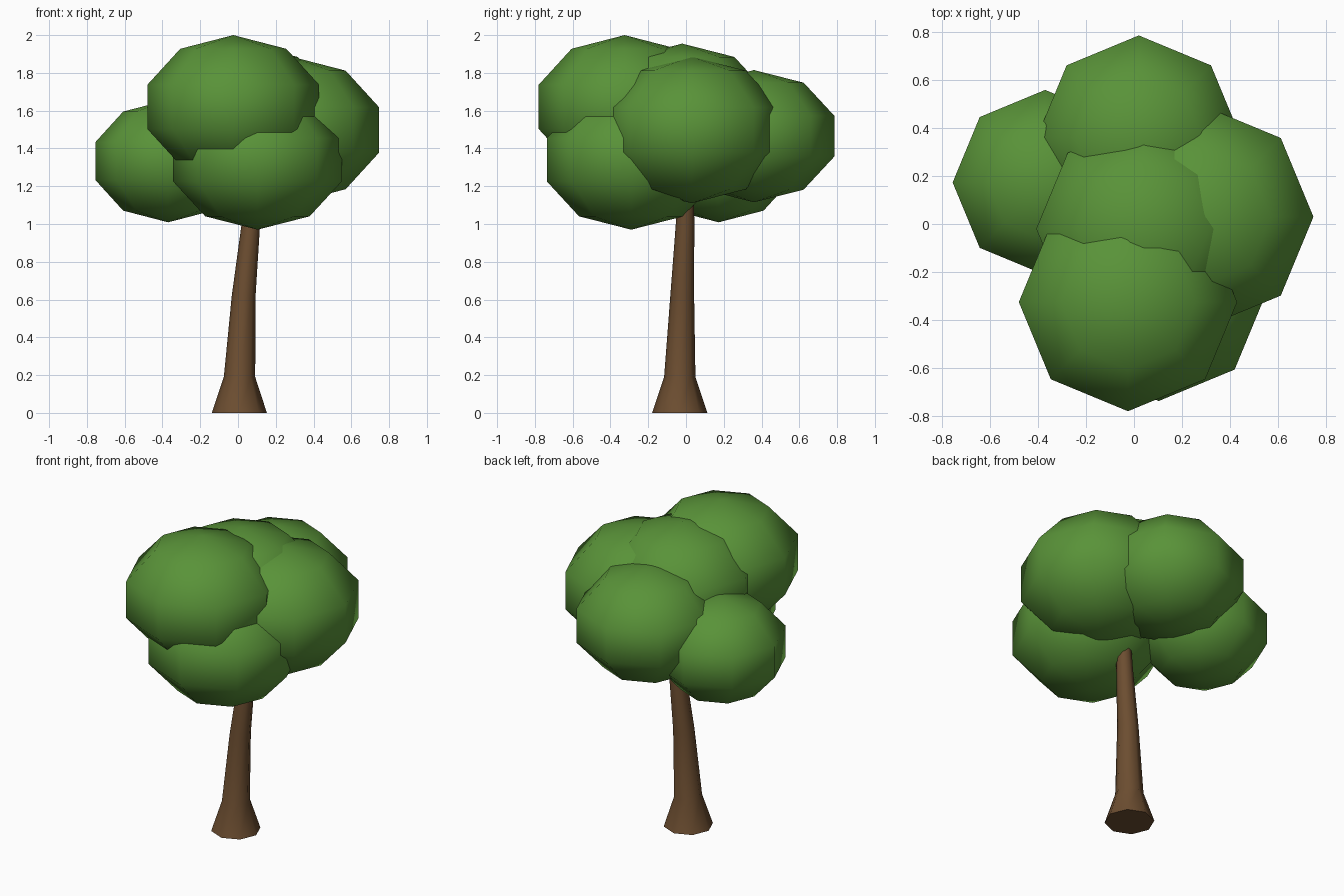
import bpy, bmesh
from math import cos, sin, pi, radians

if "Cube" in bpy.data.objects:
    bpy.data.objects.remove(bpy.data.objects["Cube"])


def material(name, rgb):
    m = bpy.data.materials.new(name)
    m.diffuse_color = (*rgb, 1)
    m.use_nodes = True
    m.node_tree.nodes["Principled BSDF"].inputs["Base Color"].default_value = m.diffuse_color
    return m


def finish(name, bm, mat):
    bmesh.ops.recalc_face_normals(bm, faces=bm.faces)
    me = bpy.data.meshes.new(name)
    bm.to_mesh(me)
    bm.free()
    me.materials.append(mat)
    ob = bpy.data.objects.new(name, me)
    bpy.context.collection.objects.link(ob)
    bpy.context.view_layer.objects.active = ob
    ob.select_set(True)
    bpy.ops.object.shade_smooth_by_angle(angle=radians(60))
    ob.select_set(False)
    return ob


leaf = material("leaf_green", (0.10, 0.29, 0.04))
bark = material("bark_brown", (0.15, 0.075, 0.03))

# Foliage clumps: low-poly spheres (centre, horizontal radius, vertical radius)
clumps = {
    "foliage_front_top": ((-0.025, -0.325, 1.62), 0.478, 0.38),
    "foliage_front_low": ((0.103, -0.29, 1.34), 0.470, 0.37),
    "foliage_right": ((0.283, 0.03, 1.498), 0.488, 0.388),
    "foliage_back": ((0.02, 0.36, 1.465), 0.447, 0.35),
    "foliage_left": ((-0.37, 0.173, 1.333), 0.405, 0.324),
    "foliage_centre": ((0.04, -0.02, 1.585), 0.470, 0.37),
}
for name, (c, r, rz) in clumps.items():
    bm = bmesh.new()
    bmesh.ops.create_uvsphere(bm, u_segments=8, v_segments=5, radius=1)
    for v in bm.verts:
        v.co = (c[0] + v.co.x * r, c[1] + v.co.y * r, c[2] + v.co.z * rz)
    finish(name, bm, leaf)

# Trunk: octagonal rings along a leaning path with a flared foot (x, y, z, radius)
path = [(0.007, -0.033, 0, 0.146), (0.008, -0.033, 0.19, 0.083),
        (0.030, -0.020, 0.62, 0.063), (0.068, -0.005, 1.0, 0.049),
        (0.085, 0.0, 1.25, 0.042)]
bm = bmesh.new()
n = 8
rings = [[bm.verts.new((x + r * cos(2 * pi * i / n), y + r * sin(2 * pi * i / n), z))
          for i in range(n)] for x, y, z, r in path]
for a, b in zip(rings, rings[1:]):
    for i in range(n):
        j = (i + 1) % n
        bm.faces.new((a[i], a[j], b[j], b[i]))
bm.faces.new(rings[0][::-1])
bm.faces.new(rings[-1])
finish("trunk", bm, bark)
